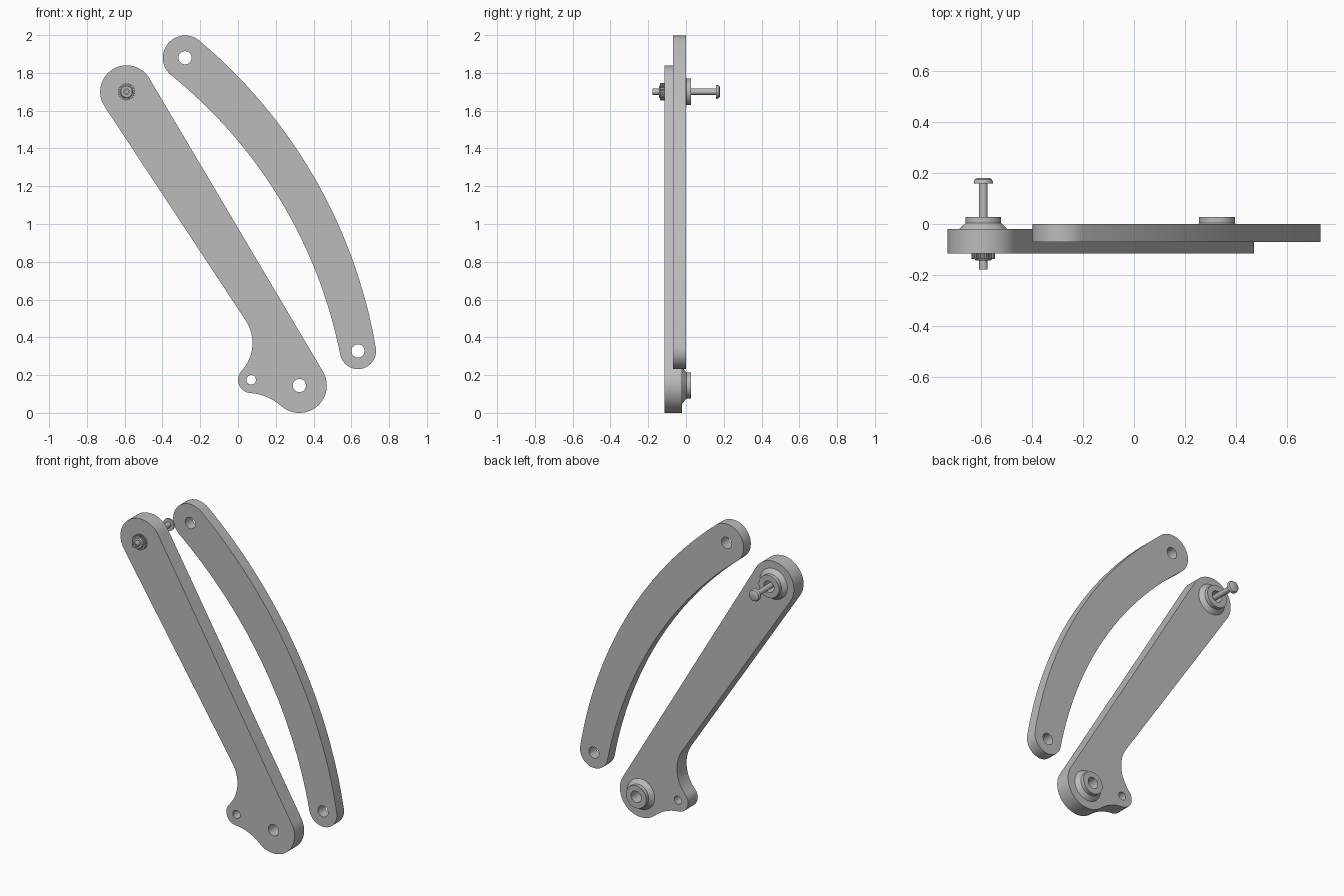
import bpy, bmesh, math
from mathutils import Vector, Matrix

cube = bpy.data.objects.get("Cube")
if cube:
    bpy.data.objects.remove(cube, do_unlink=True)

grey = bpy.data.materials.new("plain grey")
grey.use_nodes = True
colour = (0.5, 0.5, 0.5, 1)
grey.diffuse_color = colour
grey.node_tree.nodes["Principled BSDF"].inputs["Base Color"].default_value = colour


def finish(ob):
    """Give the part its material and smooth its curved faces."""
    ob.data.materials.clear()
    ob.data.materials.append(grey)
    bpy.ops.object.select_all(action='DESELECT')
    ob.select_set(True)
    bpy.context.view_layer.objects.active = ob
    bpy.ops.object.shade_smooth_by_angle(angle=math.radians(30))


def touching_centre(c1, d1, c2, d2):
    """Point at distance d1 from c1 and d2 from c2, to the right of c1 -> c2."""
    v = Vector(c2) - Vector(c1)
    a = (d1 * d1 - d2 * d2 + v.length_squared) / (2 * v.length)
    u = v.normalized()
    return Vector(c1) + u * a + Vector((u.y, -u.x)) * math.sqrt(d1 * d1 - a * a)


def tangent_angle(a, b):
    """Direction of the outward normal shared by two circles of an outline."""
    d = Vector(b[0]) - Vector(a[0])
    ratio = max(-1, min(1, (a[1] - b[1]) / d.length))
    return math.atan2(d.y, d.x) - math.acos(ratio)


def outline(circles):
    """Counterclockwise loop round a chain of circles; negative radius is concave."""
    pts = []
    for i, (c, r) in enumerate(circles):
        start = tangent_angle(circles[i - 1], circles[i])
        end = tangent_angle(circles[i], circles[(i + 1) % len(circles)])
        sweep = (end - start) % math.tau
        if r < 0:
            sweep -= math.tau
        n = max(8, round(abs(sweep) / math.radians(6)))
        if abs(r) > 1:
            n = 32
        for k in range(n + 1):
            t = start + sweep * k / n
            pts.append((c[0] + r * math.cos(t), c[1] + r * math.sin(t)))
    return pts


def ring(c, r, n=40):
    return [(c[0] + r * math.cos(math.tau * k / n),
             c[1] + r * math.sin(math.tau * k / n)) for k in range(n)]


def plate(name, loops, y0, y1):
    """Flat plate with holes, standing in the XZ plane between y0 and y1."""
    cu = bpy.data.curves.new(name, 'CURVE')
    cu.dimensions = '2D'
    cu.fill_mode = 'BOTH'
    cu.extrude = (y1 - y0) / 2
    for loop in loops:
        sp = cu.splines.new('POLY')
        sp.points.add(len(loop) - 1)
        for p, (x, z) in zip(sp.points, loop):
            p.co = (x, z, 0, 1)
        sp.use_cyclic_u = True
    ob = bpy.data.objects.new(name, cu)
    bpy.context.collection.objects.link(ob)
    bpy.ops.object.select_all(action='DESELECT')
    ob.select_set(True)
    bpy.context.view_layer.objects.active = ob
    bpy.ops.object.convert(target='MESH')
    ob = bpy.context.object
    ob.data.transform(Matrix.Translation((0, (y0 + y1) / 2, 0))
                      @ Matrix.Rotation(math.pi / 2, 4, 'X'))
    finish(ob)


def lathe(name, centre, profile, closed=False, steps=40):
    """Turn a (radius, y) profile about the Y axis through centre."""
    bm = bmesh.new()
    vs = [bm.verts.new((r, y, 0)) for r, y in profile]
    es = [bm.edges.new(p) for p in zip(vs, vs[1:])]
    if closed:
        es.append(bm.edges.new((vs[-1], vs[0])))
    bmesh.ops.spin(bm, geom=vs + es, cent=(0, 0, 0), axis=(0, 1, 0),
                   angle=math.tau, steps=steps, use_duplicate=False)
    bmesh.ops.remove_doubles(bm, verts=bm.verts, dist=0.0002)
    bmesh.ops.recalc_face_normals(bm, faces=bm.faces)
    me = bpy.data.meshes.new(name)
    bm.to_mesh(me)
    bm.free()
    ob = bpy.data.objects.new(name, me)
    ob.location = (centre[0], 0, centre[1])
    bpy.context.collection.objects.link(ob)
    finish(ob)


# Straight arm with a side lobe at its foot
top, foot, lobe = (-0.59, 1.70), (0.325, 0.145), (0.07, 0.175)
hole = 0.035
under = touching_centre(lobe, 0.345, foot, 0.42)
arm = outline([(foot, 0.145), (top, 0.14), ((-0.137, 0.37), -0.214),
               (lobe, 0.07), (under, -0.275)])
plate("straight_arm", [arm, ring(foot, hole), ring(top, hole), ring(lobe, 0.025)],
      -0.115, -0.02)

# Curved link
upper, lower = (-0.28, 1.88), (0.635, 0.328)
r_up, r_low, r_out, r_in = 0.118, 0.096, 2.72, 2.53
outer = touching_centre(upper, r_out - r_up, lower, r_out - r_low)
inner = touching_centre(upper, r_in + r_up, lower, r_in + r_low)
link = outline([(lower, r_low), (outer, r_out), (upper, r_up), (inner, -r_in)])
plate("curved_link", [link, ring(upper, hole), ring(lower, hole)], -0.07, 0)

# Flared bosses on the back of the arm
for name, c in (("upper_boss", top), ("lower_boss", foot)):
    lathe(name, c, [(hole, -0.02), (0.095, -0.02), (0.07, 0.003),
                    (0.07, 0.027), (hole, 0.027)], closed=True)

# Pivot pin with a domed head and a hollow tip
lathe("pivot_pin", top, [(0, -0.16), (0.009, -0.16), (0.009, -0.178), (0.017, -0.178),
                         (0.017, 0.158), (0.037, 0.158), (0.037, 0.166),
                         (0.033, 0.175), (0.024, 0.18), (0, 0.18)])

# Knurled nut and its collar on the front
teeth = 24
knurl = [p for k in range(teeth)
         for p in [(top[0] + r * math.cos(math.tau * (k + f) / teeth),
                    top[1] + r * math.sin(math.tau * (k + f) / teeth))
                   for r, f in ((0.046, 0), (0.046, 0.45), (0.04, 0.55), (0.04, 0.9))]]
plate("knurled_nut", [knurl, ring(top, 0.016)], -0.137, -0.115)
lathe("nut_collar", top, [(0.016, -0.137), (0.034, -0.137), (0.03, -0.143),
                          (0.016, -0.143)], closed=True)
